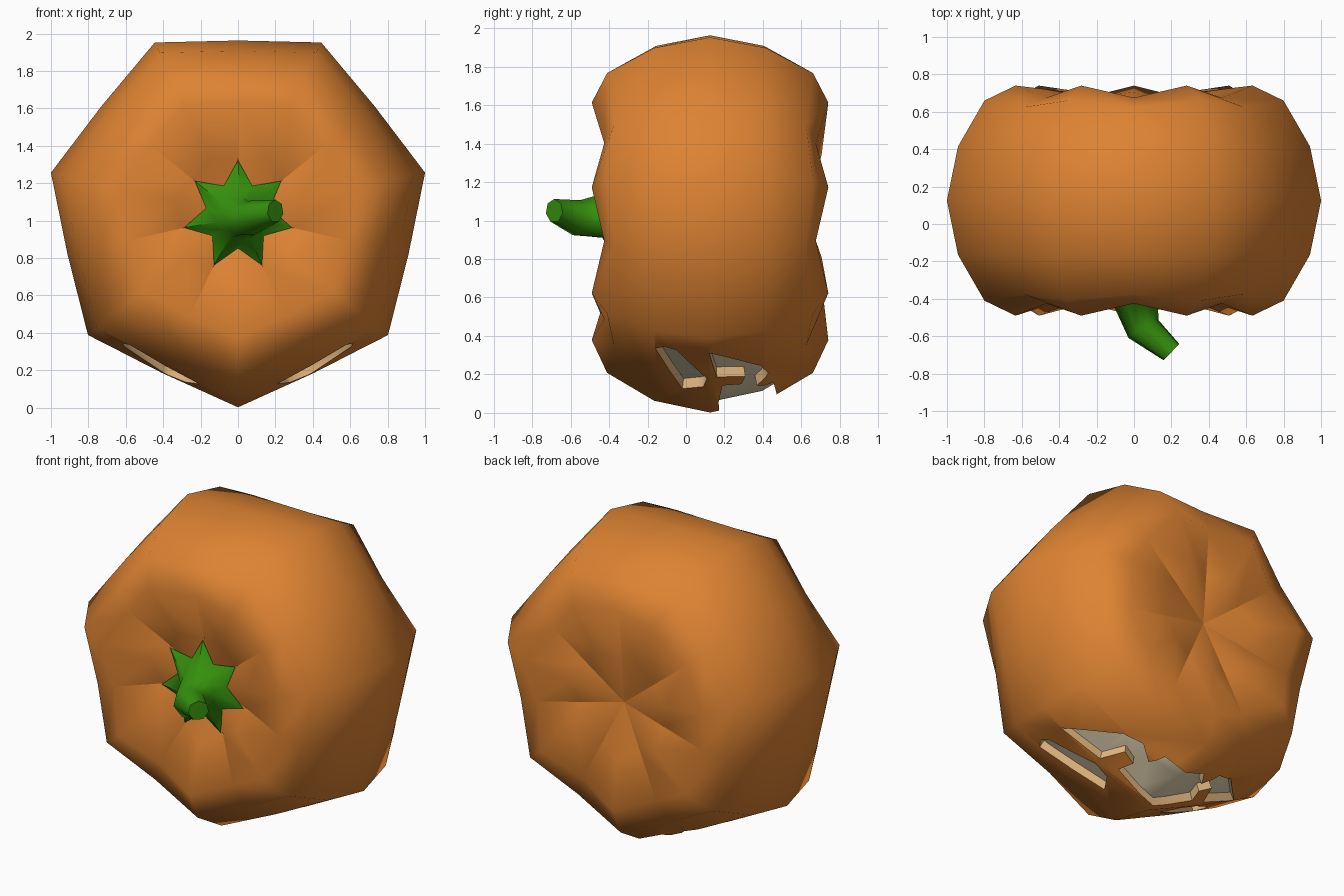
import bpy, bmesh, math
from mathutils import Vector

if "Cube" in bpy.data.objects:
    bpy.data.objects.remove(bpy.data.objects["Cube"])

N = 7                      # lobes
CY, CZ = 0.125, 1.028      # centre of the pumpkin lying on its side


def mat(name, rgb):
    m = bpy.data.materials.new(name)
    m.diffuse_color = (*rgb, 1)
    m.use_nodes = True
    m.node_tree.nodes["Principled BSDF"].inputs["Base Color"].default_value = m.diffuse_color
    return m


orange = mat("orange_skin", (0.73, 0.227, 0.032))
cream = mat("cream_inside", (0.85, 0.74, 0.50))
peach = mat("peach_cut", (0.85, 0.52, 0.24))
green = mat("green_stem", (0.036, 0.28, 0.004))
SKIN = [orange, cream, peach]


def make(name, bm, mats):
    bmesh.ops.recalc_face_normals(bm, faces=bm.faces)
    me = bpy.data.meshes.new(name)
    bm.to_mesh(me)
    bm.free()
    ob = bpy.data.objects.new(name, me)
    bpy.context.collection.objects.link(ob)
    for m in mats:
        me.materials.append(m)
    return ob


def activate(ob):
    bpy.ops.object.select_all(action='DESELECT')
    ob.select_set(True)
    bpy.context.view_layer.objects.active = ob


def subtract(ob, other):
    b = ob.modifiers.new("carve", 'BOOLEAN')
    b.operation, b.solver, b.object = 'DIFFERENCE', 'EXACT', other
    activate(ob)
    bpy.ops.object.modifier_apply(modifier="carve")
    bpy.data.objects.remove(other)


def bridge(bm, rings):
    for a, b in zip(rings, rings[1:]):
        n = len(a)
        for i in range(n):
            bm.faces.new((a[i], a[(i + 1) % n], b[(i + 1) % n], b[i]))


def fan(bm, ring, tip):
    for i in range(len(ring)):
        bm.faces.new((ring[i], ring[(i + 1) % len(ring)], tip))


# Lobed body: ridge radius, groove radius, ridge depth, groove depth
half = [(1.026, 0.935, 0, 0), (0.965, 0.88, 0.29, 0.28),
        (0.82, 0.75, 0.535, 0.50), (0.65, 0.60, 0.615, 0.55)]
front_dish, back_dish = (0.35, 0.30, 0.522, 0.465), (0.35, 0.30, 0.58, 0.525)
rows = [(a, b, -c, -d) for a, b, c, d in ([front_dish] + half[:0:-1])] + half + [back_dish]


def body(name, material_index=0, inset=0.0):
    bm = bmesh.new()
    rings = []
    for rr, rg, yr, yg in rows:
        ring = []
        for i in range(2 * N):
            t = -math.pi / 2 + i * math.pi / N
            r, y = (rg, yg) if i % 2 else (rr, yr)
            ring.append(bm.verts.new((r * math.cos(t), CY + y, CZ + r * math.sin(t))))
        rings.append(ring)
    bridge(bm, rings)
    fan(bm, rings[0], bm.verts.new((0, CY - 0.43, CZ)))
    fan(bm, rings[-1], bm.verts.new((0, CY + 0.50, CZ)))
    bmesh.ops.recalc_face_normals(bm, faces=bm.faces)
    bm.normal_update()
    moves = [(v, v.normal.copy()) for v in bm.verts]
    for v, n in moves:
        v.co -= n * inset
    for f in bm.faces:
        f.material_index = material_index
    return make(name, bm, SKIN)


pumpkin = body("pumpkin")
core = body("flesh_core", 1, 0.055)

# Carved face on the underside (x, y outlines), cut inward toward the middle
eye = [(0.58, -0.16), (0.62, -0.11), (0.61, -0.05), (0.38, 0.11), (0.28, 0.09), (0.21, -0.02)]
upper = [(0.65, 0.12), (0.39, 0.16), (0.33, 0.31), (0.25, 0.29), (0.28, 0.19), (0.10, 0.17)]
lower = [(0.15, 0.46), (0.20, 0.37), (0.29, 0.43), (0.41, 0.39)]
flip = lambda pts: [(-x, y) for x, y in reversed(pts)]
mouth = upper + flip(upper) + flip(lower) + lower


def taper(x, y, z):
    k = 1 - 0.8 * (z - 0.49 * abs(x) - 0.6 * (y - CY) ** 2)
    return (x * k, CY + (y - CY) * k, z)


bm = bmesh.new()
for outline in (eye, flip(eye), mouth):
    lo = [bm.verts.new(taper(x, y, -0.1)) for x, y in outline]
    hi = [bm.verts.new(taper(x, y, 0.52)) for x, y in outline]
    bridge(bm, [lo, hi])
    bm.faces.new(lo)
    bm.faces.new(hi)
for f in bm.faces:
    f.material_index = 2
cutter = make("face_cutter", bm, SKIN)
cutter.hide_render = True

# The cutter stops at the flesh core, leaving shallow pockets with a cream floor
subtract(cutter, core)
subtract(pumpkin, cutter)
activate(pumpkin)
bpy.ops.object.shade_smooth_by_angle(angle=math.radians(56))

# Sharp creases along the grooves inside both dished ends
me = pumpkin.data


def in_groove(v):
    x, z = v.co.x, v.co.z - CZ
    r = math.hypot(x, z)
    k = (math.atan2(z, x) + math.pi / 2) / (math.pi / N)
    return r < 0.02 or (r < 0.62 and round(k) % 2 == 1 and abs(k - round(k)) < 0.05)


for e in me.edges:
    if all(in_groove(me.vertices[i]) for i in e.vertices):
        e.use_edge_sharp = True

# Stem: star-shaped foot, then a bent tapering stalk
bm = bmesh.new()
stem_rings = []
for c, d, tip_r, notch_r in [((0, -0.356, CZ), (0, -1, 0), 0.295, 0.175),
                             ((0.01, -0.43, 1.02), (0.1, -1, 0), 0.12, 0.11),
                             ((0.05, -0.56, 1.01), (0.5, -0.85, 0.1), 0.096, 0.087),
                             ((0.20, -0.685, 1.05), (0.72, -0.7, 0), 0.062, 0.056)]:
    d = Vector(d).normalized()
    u = Vector((0, 0, 1)).cross(d).normalized()
    w = d.cross(u)
    ring = []
    for i in range(2 * N):
        t = -math.pi / 2 + i * math.pi / N
        r = tip_r if i % 2 else notch_r
        ring.append(bm.verts.new(Vector(c) + r * (math.cos(t) * u + math.sin(t) * w)))
    stem_rings.append(ring)
bridge(bm, stem_rings)
bm.faces.new(stem_rings[0])
bm.faces.new(stem_rings[-1])
stem = make("stem", bm, [green])
activate(stem)
bpy.ops.object.shade_smooth_by_angle(angle=math.radians(60))
